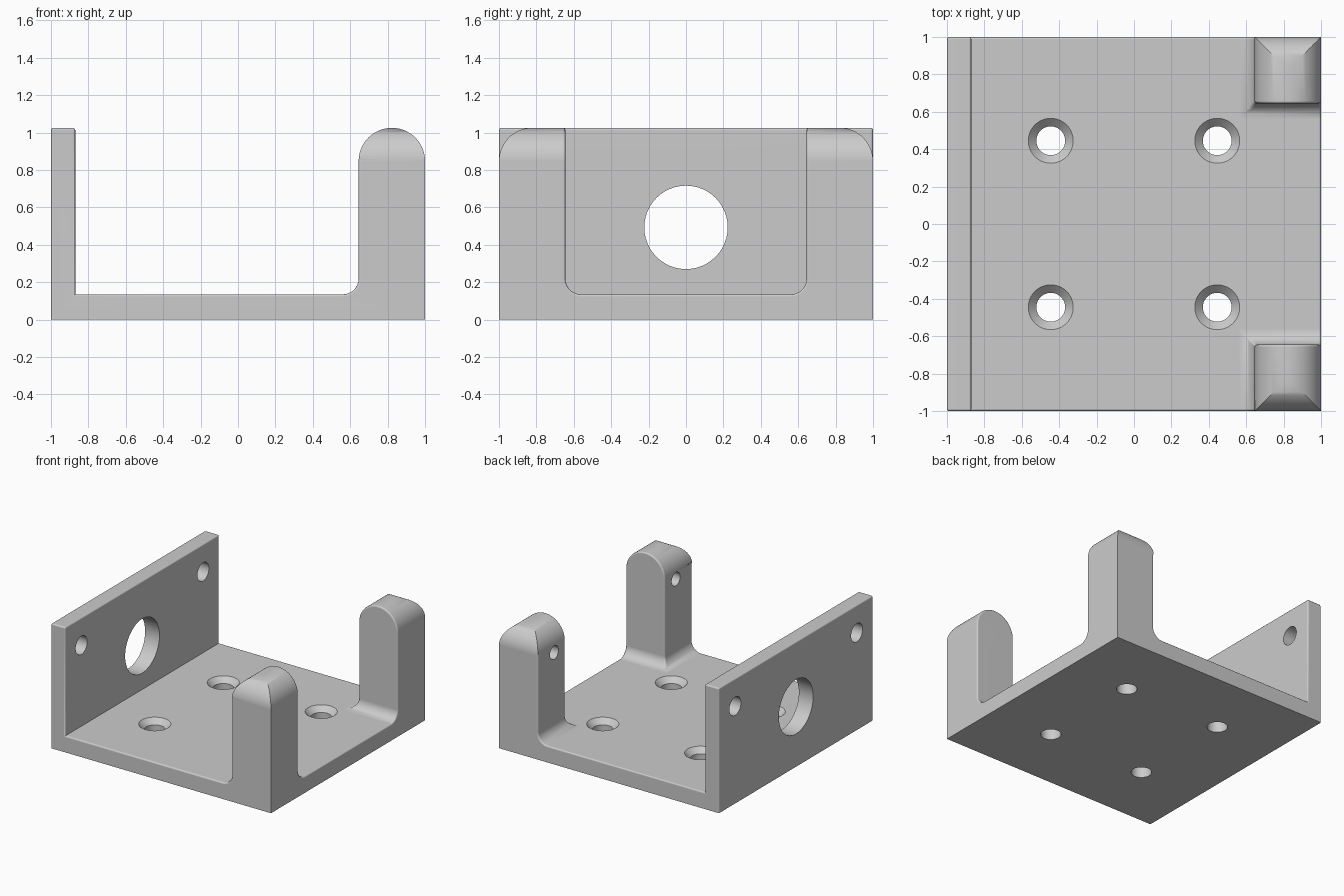
import bpy, bmesh, math
from mathutils import Vector, Matrix

old = bpy.data.objects.get("Cube")
if old:
    bpy.data.objects.remove(old, do_unlink=True)

FLOOR, TOP, POST, WALL = 0.135, 1.025, 0.645, -0.87
ROUND, FILLET, EDGE = (1 - POST) / 2, 0.085, 0.012

grey = bpy.data.materials.new("plain grey")
grey.use_nodes = True
colour = (0.6, 0.6, 0.6, 1)
grey.diffuse_color = colour
grey.node_tree.nodes["Principled BSDF"].inputs["Base Color"].default_value = colour


def add_object(name, bm):
    bmesh.ops.recalc_face_normals(bm, faces=bm.faces)
    mesh = bpy.data.meshes.new(name)
    bm.to_mesh(mesh)
    bm.free()
    mesh.materials.append(grey)
    ob = bpy.data.objects.new(name, mesh)
    bpy.context.collection.objects.link(ob)
    return ob


def arc(cx, cz, r, start, end, steps=14):
    """Points along an arc, angles in degrees."""
    angles = [math.radians(start + (end - start) * i / steps) for i in range(steps + 1)]
    return [(cx + r * math.cos(a), cz + r * math.sin(a)) for a in angles]


def extrude(name, profile, place, low, high):
    """Extrude a closed outline; place(a, z, depth) gives the position."""
    bm = bmesh.new()
    face = bm.faces.new([bm.verts.new(place(a, z, low)) for a, z in profile])
    new = bmesh.ops.extrude_face_region(bm, geom=[face])["geom"]
    move = Vector(place(0, 0, high)) - Vector(place(0, 0, low))
    bmesh.ops.translate(bm, vec=move, verts=[v for v in new if isinstance(v, bmesh.types.BMVert)])
    return add_object(name, bm)


def cone(name, centre, r1, r2, depth, along_x=False):
    bm = bmesh.new()
    turn = Matrix.Rotation(math.pi / 2, 4, 'Y') if along_x else Matrix()
    bmesh.ops.create_cone(bm, cap_ends=True, segments=48, radius1=r1, radius2=r2,
                          depth=depth, matrix=Matrix.Translation(centre) @ turn)
    return add_object(name, bm)


def combine(ob, other, operation):
    mod = ob.modifiers.new(operation, 'BOOLEAN')
    mod.operation, mod.solver, mod.object = operation, 'EXACT', other
    deps = bpy.context.evaluated_depsgraph_get()
    mesh = bpy.data.meshes.new_from_object(ob.evaluated_get(deps))
    ob.modifiers.clear()
    ob.data = mesh
    bpy.data.objects.remove(other, do_unlink=True)


# Base and posts: lengthwise outline crossed with a sideways outline
length = [(-1, FLOOR), (-1, 0), (1, 0)]
length += arc(1 - ROUND, TOP - ROUND, ROUND, 0, 180, 28)
length += arc(POST - FILLET, FLOOR + FILLET, FILLET, 0, -90)
body = extrude("bracket", length, lambda a, z, d: (a, d, z), -1.2, 1.2)

half = arc(POST - FILLET, FLOOR + FILLET, FILLET, -90, 0) + [(POST, TOP)]
half += arc(1 - ROUND, TOP - ROUND, ROUND, 90, 0) + [(1, -0.2)]
side = half + [(-y, z) for y, z in reversed(half)]
cross = extrude("side_outline", side, lambda a, z, d: (d, a, z), -1.2, 1.2)
combine(body, cross, 'INTERSECT')

# End wall
panel = [(-1, 0), (WALL, 0), (WALL, TOP), (-1, TOP)]
combine(body, extrude("end_wall", panel, lambda a, z, d: (a, d, z), -1, 1), 'UNION')


def wants_bevel(e):
    if len(e.link_faces) != 2 or not e.is_convex or e.calc_face_angle(0) < 0.9:
        return False
    m = (e.verts[0].co + e.verts[1].co) / 2
    if m.z < 0.001:
        return False
    if m.x > POST - 0.01 and abs(m.y) > POST + 0.01:
        # Outer post corners stay crisp
        return m.x < 0.99 and m.z < TOP - ROUND - 0.01
    return True


# Softened upper edges
bm = bmesh.new()
bm.from_mesh(body.data)
bmesh.ops.remove_doubles(bm, verts=bm.verts, dist=0.0003)
bmesh.ops.dissolve_limit(bm, angle_limit=0.01, verts=bm.verts, edges=bm.edges)
bm.normal_update()
bmesh.ops.bevel(bm, geom=[e for e in bm.edges if wants_bevel(e)], offset=EDGE,
                offset_type='OFFSET', segments=3, profile=0.5, affect='EDGES', clamp_overlap=False)
bm.to_mesh(body.data)
bm.free()

# Countersunk floor holes, wall screw holes and blind post holes
for sy in (-1, 1):
    for sx in (-1, 1):
        spot = (sx * 0.445, sy * 0.445)
        combine(body, cone("floor_hole", (*spot, 0), 0.077, 0.077, 0.6), 'DIFFERENCE')
        combine(body, cone("countersink", (*spot, FLOOR), 0.077, 0.163, 0.086), 'DIFFERENCE')
    combine(body, cone("wall_hole", (-1, sy * 0.79, 0.8), 0.075, 0.075, 0.6, True), 'DIFFERENCE')
    combine(body, cone("post_hole", (POST, sy * 0.79, 0.8), 0.055, 0.055, 0.5, True), 'DIFFERENCE')

# Large round opening in the wall
combine(body, cone("wall_opening", (-1, 0, 0.493), 0.223, 0.223, 0.6, True), 'DIFFERENCE')

bpy.ops.object.select_all(action='DESELECT')
body.select_set(True)
bpy.context.view_layer.objects.active = body
bpy.ops.object.shade_smooth_by_angle(angle=math.radians(32))
body.modifiers.new("Flat Shading", 'WEIGHTED_NORMAL').keep_sharp = True
